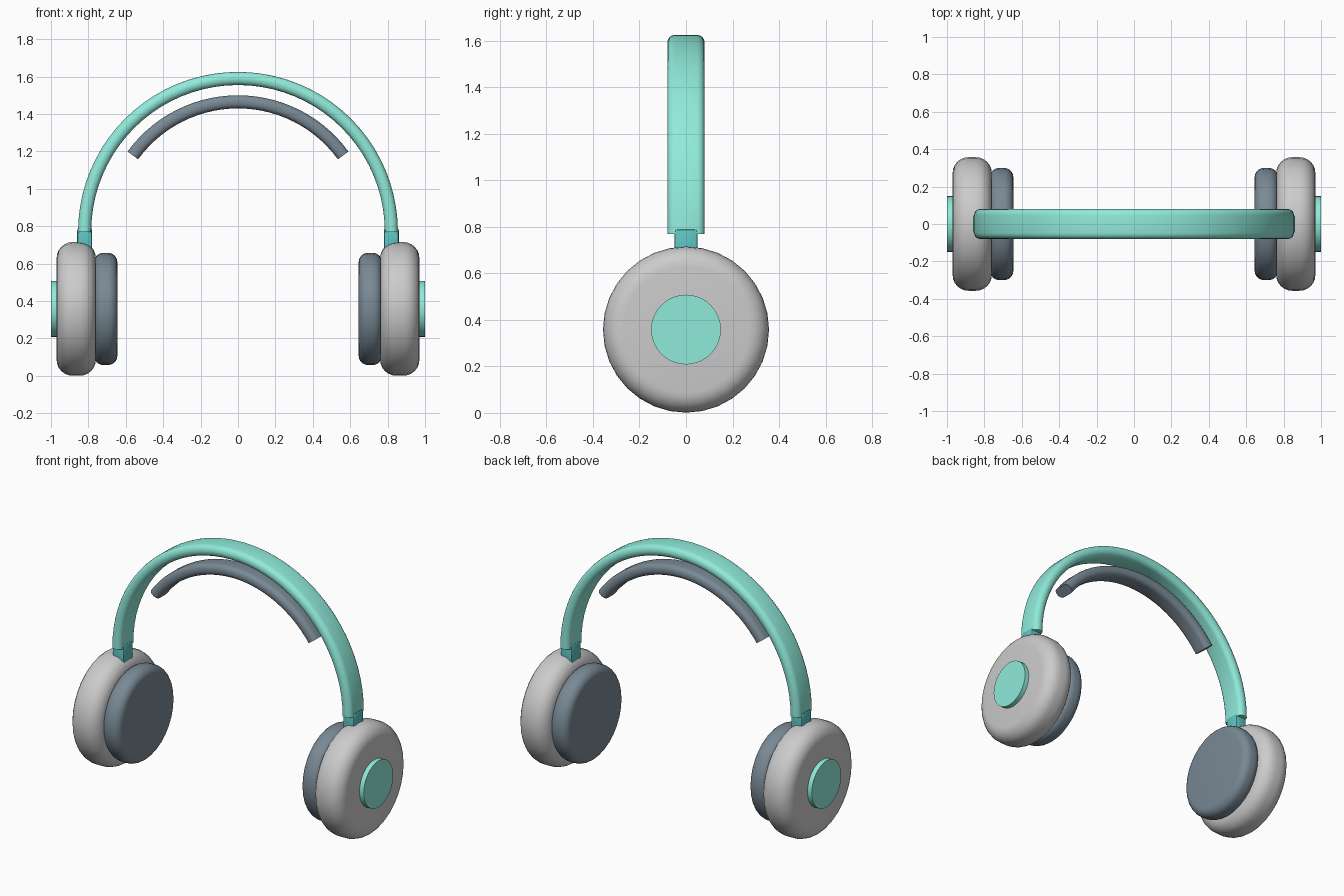
import bpy, bmesh, math
from mathutils import Matrix

if "Cube" in bpy.data.objects:
    bpy.data.objects.remove(bpy.data.objects["Cube"])

CUP_Z = 0.358   # height of the ear cup axis
ARC_Z = 0.77    # centre height of both arches


def material(name, rgb):
    m = bpy.data.materials.new(name)
    m.diffuse_color = (*rgb, 1)
    m.use_nodes = True
    m.node_tree.nodes["Principled BSDF"].inputs["Base Color"].default_value = m.diffuse_color
    return m


TEAL = material("teal", (0.28, 0.83, 0.71))
DEEP_TEAL = material("deep_teal", (0.11, 0.55, 0.53))
DARK = material("dark_slate", (0.19, 0.25, 0.30))


def finish(bm, name, mat=None, angle=35):
    bmesh.ops.recalc_face_normals(bm, faces=bm.faces)
    mesh = bpy.data.meshes.new(name)
    bm.to_mesh(mesh)
    bm.free()
    ob = bpy.data.objects.new(name, mesh)
    bpy.context.collection.objects.link(ob)
    if mat:
        mesh.materials.append(mat)
    bpy.ops.object.select_all(action='DESELECT')
    ob.select_set(True)
    bpy.context.view_layer.objects.active = ob
    bpy.ops.object.shade_smooth_by_angle(angle=math.radians(angle))
    return ob


def disc(name, x0, x1, radius, rounding=0, mat=None):
    """Cylinder lying along x, with optional rounded rims."""
    bm = bmesh.new()
    bmesh.ops.create_cone(bm, cap_ends=True, segments=32, radius1=radius,
                          radius2=radius, depth=abs(x1 - x0))
    if rounding:
        rims = [e for e in bm.edges if abs(e.verts[0].co.z - e.verts[1].co.z) < 1e-5]
        bmesh.ops.bevel(bm, geom=rims, offset=rounding, segments=6,
                        profile=0.5, affect='EDGES')
    bm.transform(Matrix.Translation(((x0 + x1) / 2, 0, CUP_Z))
                 @ Matrix.Rotation(math.pi / 2, 4, 'Y'))
    return finish(bm, name, mat)


def rounded_section(thick, width, r, steps=4):
    """Rounded rectangle as (radial, y) offsets."""
    pts = []
    for k, (sx, sy) in enumerate([(1, 1), (-1, 1), (-1, -1), (1, -1)]):
        for i in range(steps + 1):
            a = math.pi / 2 * (k + i / steps)
            pts.append((sx * (thick / 2 - r) + r * math.cos(a),
                        sy * (width / 2 - r) + r * math.sin(a)))
    return pts


def arch(name, radius, half_angle, section, steps, mat):
    """Sweep the section along an arc in the xz plane."""
    bm = bmesh.new()
    rings = []
    for i in range(steps + 1):
        a = math.radians(half_angle) * (2 * i / steps - 1)
        rings.append([bm.verts.new(((radius + d) * math.sin(a), y,
                                    ARC_Z + (radius + d) * math.cos(a)))
                      for d, y in section])
    n = len(section)
    for r0, r1 in zip(rings, rings[1:]):
        for j in range(n):
            k = (j + 1) % n
            bm.faces.new((r0[j], r0[k], r1[k], r1[j]))
    bm.faces.new(rings[0])
    bm.faces.new(rings[-1])
    return finish(bm, name, mat)


# Headband and the padded strip beneath it
arch("headband", 0.82, 90, rounded_section(0.07, 0.16, 0.032), 40, TEAL)
arch("headband_pad", 0.695, 54, rounded_section(0.07, 0.125, 0.03), 28, DARK)

for side, s in (("left", -1), ("right", 1)):
    # Ear cup, cushion and outer cap
    disc(f"{side}_ear_cup", s * 0.76, s * 0.97, 0.357, 0.085)
    disc(f"{side}_ear_cushion", s * 0.645, s * 0.77, 0.30, 0.05, DARK)
    disc(f"{side}_cap", s * 0.95, s * 1.0, 0.15, 0, TEAL)

    # Slider joining band and cup
    bm = bmesh.new()
    bmesh.ops.create_cube(bm, size=1)
    bm.transform(Matrix.Translation((s * 0.82, 0, 0.71))
                 @ Matrix.Diagonal((0.08, 0.10, 0.16, 1)))
    bmesh.ops.bevel(bm, geom=bm.edges[:], offset=0.012, segments=2,
                    profile=0.5, affect='EDGES')
    finish(bm, f"{side}_slider", DEEP_TEAL)
